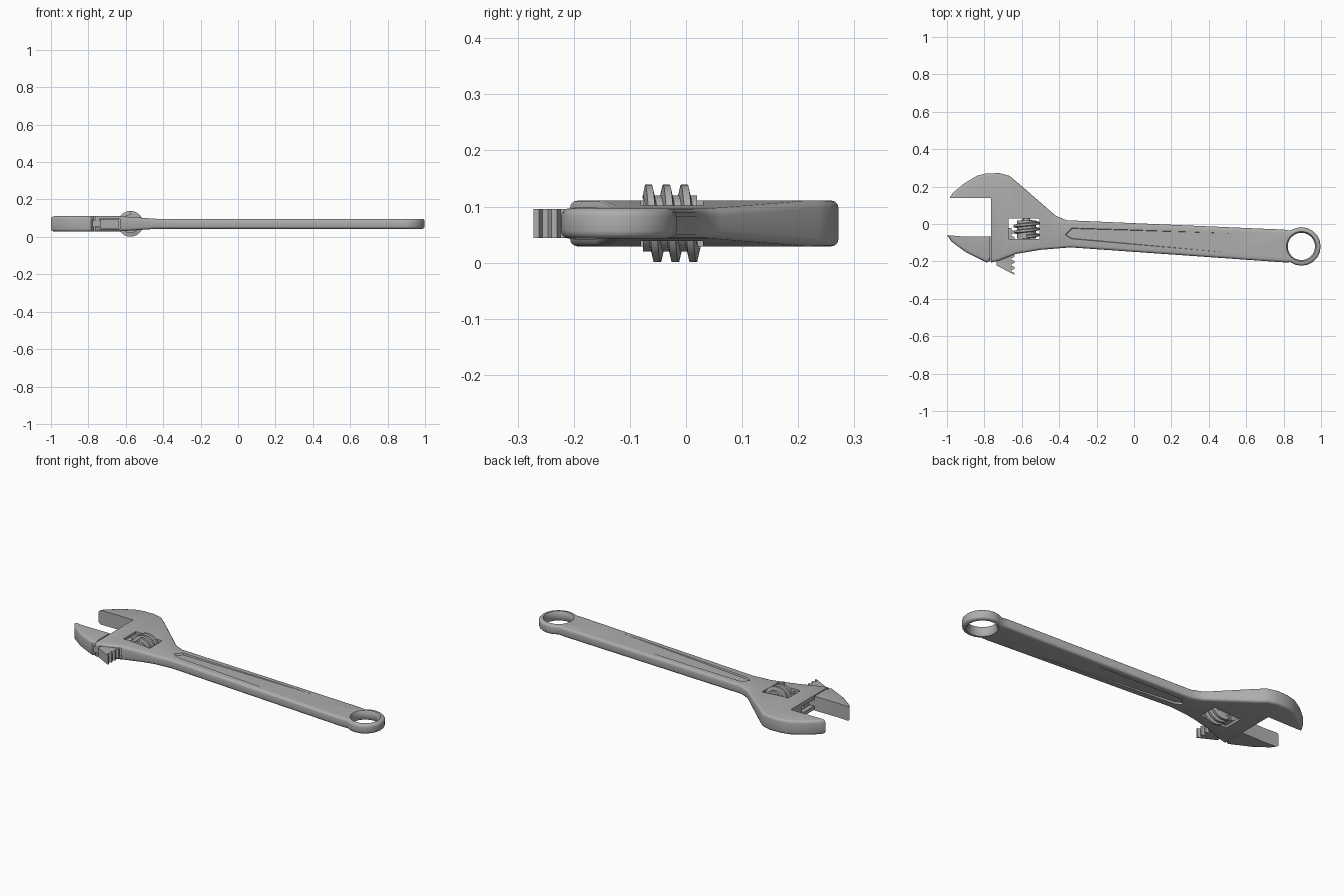
import bpy, bmesh
from math import sin, cos, pi, radians
from mathutils import Vector, Matrix

cube = bpy.data.objects.get("Cube")
if cube:
    bpy.data.objects.remove(cube, do_unlink=True)

MID = 0.07  # height of the tool's middle plane

steel = bpy.data.materials.new("grey steel")
steel.use_nodes = True
steel.diffuse_color = (0.42, 0.42, 0.42, 1)
steel.node_tree.nodes["Principled BSDF"].inputs["Base Color"].default_value = (0.42, 0.42, 0.42, 1)


def finish(bm, name):
    bmesh.ops.recalc_face_normals(bm, faces=bm.faces)
    mesh = bpy.data.meshes.new(name)
    bm.to_mesh(mesh)
    bm.free()
    mesh.materials.append(steel)
    ob = bpy.data.objects.new(name, mesh)
    ob.location.z = MID
    bpy.context.collection.objects.link(ob)
    return ob


def plate(name, outline, half, cuts=(), bevel=0, keep_sharp=None):
    """Extrude an outline symmetrically; half(x) gives the half thickness."""
    bm = bmesh.new()
    bm.faces.new([bm.verts.new((x, y, 0)) for x, y in outline])
    for cx in cuts:
        bmesh.ops.bisect_plane(bm, geom=bm.verts[:] + bm.edges[:] + bm.faces[:],
                               plane_co=(cx, 0, 0), plane_no=(1, 0, 0))
    res = bmesh.ops.extrude_face_region(bm, geom=bm.faces[:])
    upper = {g for g in res["geom"] if isinstance(g, bmesh.types.BMVert)}
    for v in bm.verts:
        v.co.z = half(v.co.x) * (1 if v in upper else -1)
    bmesh.ops.recalc_face_normals(bm, faces=bm.faces)
    if bevel:
        rims = []
        for e in bm.edges:
            mid = (e.verts[0].co + e.verts[1].co) / 2
            flat = [abs(f.normal.z) > 0.5 for f in e.link_faces]
            if True in flat and False in flat and not keep_sharp(mid):
                rims.append(e)
        bmesh.ops.bevel(bm, geom=rims, offset=bevel, segments=3, profile=0.5,
                        affect='EDGES', clamp_overlap=False)
    return finish(bm, name)


def block(name, x0, x1, y0, y1, half):
    return plate(name, [(x0, y0), (x1, y0), (x1, y1), (x0, y1)], lambda x: half)


def cut(target, cutter):
    cutter.hide_render = True
    mod = target.modifiers.new("cut", 'BOOLEAN')
    mod.operation = 'DIFFERENCE'
    mod.solver = 'EXACT'
    mod.object = cutter
    bpy.context.view_layer.objects.active = target
    bpy.ops.object.modifier_apply(modifier=mod.name)
    bpy.data.objects.remove(cutter, do_unlink=True)


# Body: fixed jaw, head, handle and hanging ring in one outline
ring_x, ring_y, ring_r = 0.895, -0.12, 0.103
ring = [(ring_x + ring_r * cos(radians(a)), ring_y + ring_r * sin(radians(a)))
        for a in [125 - i * 250 / 14 for i in range(15)]]
outline = [(-0.765, 0.14), (-0.985, 0.14), (-0.97, 0.165), (-0.91, 0.215), (-0.84, 0.258),
           (-0.79, 0.27), (-0.72, 0.272), (-0.665, 0.257), (-0.6, 0.202), (-0.5, 0.115),
           (-0.42, 0.045), (-0.36, 0.02), (0.8, -0.03)]
outline += ring
outline += [(0.8, -0.205), (-0.34, -0.125), (-0.5, -0.138), (-0.63, -0.16),
            (-0.72, -0.195), (-0.765, -0.207)]


def body_half(x):
    t = min(max((x + 0.64) / 0.2, 0), 1)
    return 0.041 - 0.014 * t


body = plate("wrench_body", outline, body_half, cuts=(-0.64, -0.44), bevel=0.014,
             keep_sharp=lambda m: m.x < -0.76 and m.y < 0.145)

# Hole in the ring, flared at both rims
bm = bmesh.new()
rings = []
for z, r in [(-0.04, 0.086), (-0.026, 0.08), (-0.014, 0.073),
             (0.014, 0.073), (0.026, 0.08), (0.04, 0.086)]:
    rings.append([bm.verts.new((ring_x + r * cos(i * pi / 12), ring_y + r * sin(i * pi / 12), z))
                  for i in range(24)])
for a, b in zip(rings, rings[1:]):
    for i in range(24):
        bm.faces.new((a[i - 1], a[i], b[i], b[i - 1]))
bm.faces.new(rings[0])
bm.faces.new(rings[-1])
cut(body, finish(bm, "ring_hole_cutter"))

# Shallow grooves that fade out along both faces of the handle
groove = [(-0.375, -0.05), (-0.34, -0.016), (0.78, -0.05), (0.78, -0.185), (-0.34, -0.085)]
centre = Vector((0, -0.07))
for side in (1, -1):
    bm = bmesh.new()
    floor, top = [], []
    for x, y in groove:
        depth = 0.017 + 0.013 * (x + 0.375) / 1.155
        inner_y = y + 0.008 * (1 if y < -0.055 - 0.04 * (x + 0.375) else -1)
        floor.append(bm.verts.new((x + (0.01 if x < 0 else 0), inner_y, side * depth)))
        top.append(bm.verts.new((x, y, side * 0.05)))
    bm.faces.new(floor)
    bm.faces.new(top)
    for i in range(len(groove)):
        bm.faces.new((floor[i - 1], floor[i], top[i], top[i - 1]))
    bmesh.ops.triangulate(bm, faces=bm.faces[:])
    cut(body, finish(bm, "groove_cutter"))

# Worm window, rack channel and jaw slot
cut(body, block("window_cutter", -0.672, -0.505, -0.08, 0.03, 0.08))
cut(body, block("channel_cutter", -0.74, -0.63, -0.3, 0.045, 0.0275))
cut(body, block("slot_cutter", -0.8, -0.7, -0.3, 0.04, 0.019))

# Sliding jaw with its web
jaw = plate("sliding_jaw",
            [(-1, -0.06), (-0.975, -0.095), (-0.9, -0.15), (-0.785, -0.207),
             (-0.771, -0.19), (-0.771, -0.066), (-0.92, -0.066)],
            lambda x: 0.041, bevel=0.014,
            keep_sharp=lambda m: m.x > -0.775 or m.y > -0.07)
web = block("jaw_web", -0.79, -0.72, -0.2, -0.068, 0.018)

# Toothed rack under the worm
teeth, y = [], -0.272
while y < -0.02:
    teeth += [(-0.638, y), (-0.638, y + 0.01), (-0.654, y + 0.016), (-0.654, y + 0.026)]
    y += 0.032
rack = plate("jaw_rack", [(-0.735, teeth[-1][1]), (-0.735, -0.222)] + teeth, lambda x: 0.026)

# Worm screw: core, pin and helical thread along y
worm_x, pitch, turns, steps = -0.575, 0.032, 2.6, 28


def rod(name, radius, y0, y1):
    bm = bmesh.new()
    place = Matrix.Translation((worm_x, (y0 + y1) / 2, 0)) @ Matrix.Rotation(pi / 2, 4, 'X')
    bmesh.ops.create_cone(bm, cap_ends=True, segments=24, radius1=radius, radius2=radius,
                          depth=y1 - y0, matrix=place)
    return finish(bm, name)


core = rod("worm_core", 0.05, -0.077, 0.02)
pin = rod("worm_pin", 0.018, -0.09, 0.04)

bm = bmesh.new()
sections = []
for i in range(int(turns * steps) + 1):
    a = 2 * pi * i / steps
    yc = -0.067 + pitch * i / steps
    sections.append([bm.verts.new((worm_x + r * sin(a), yc + dy, r * cos(a)))
                     for r, dy in [(0.045, -0.011), (0.069, -0.006), (0.069, 0.006), (0.045, 0.011)]])
for a, b in zip(sections, sections[1:]):
    for k in range(4):
        bm.faces.new((a[k - 1], a[k], b[k], b[k - 1]))
bm.faces.new(sections[0])
bm.faces.new(sections[-1])
thread = finish(bm, "worm_thread")

# Smooth rounded rims, keep the machined edges crisp
bpy.ops.object.select_all(action='DESELECT')
for ob in (body, jaw, web, rack, core, pin, thread):
    ob.select_set(True)
bpy.context.view_layer.objects.active = body
bpy.ops.object.shade_smooth_by_angle(angle=radians(35))
